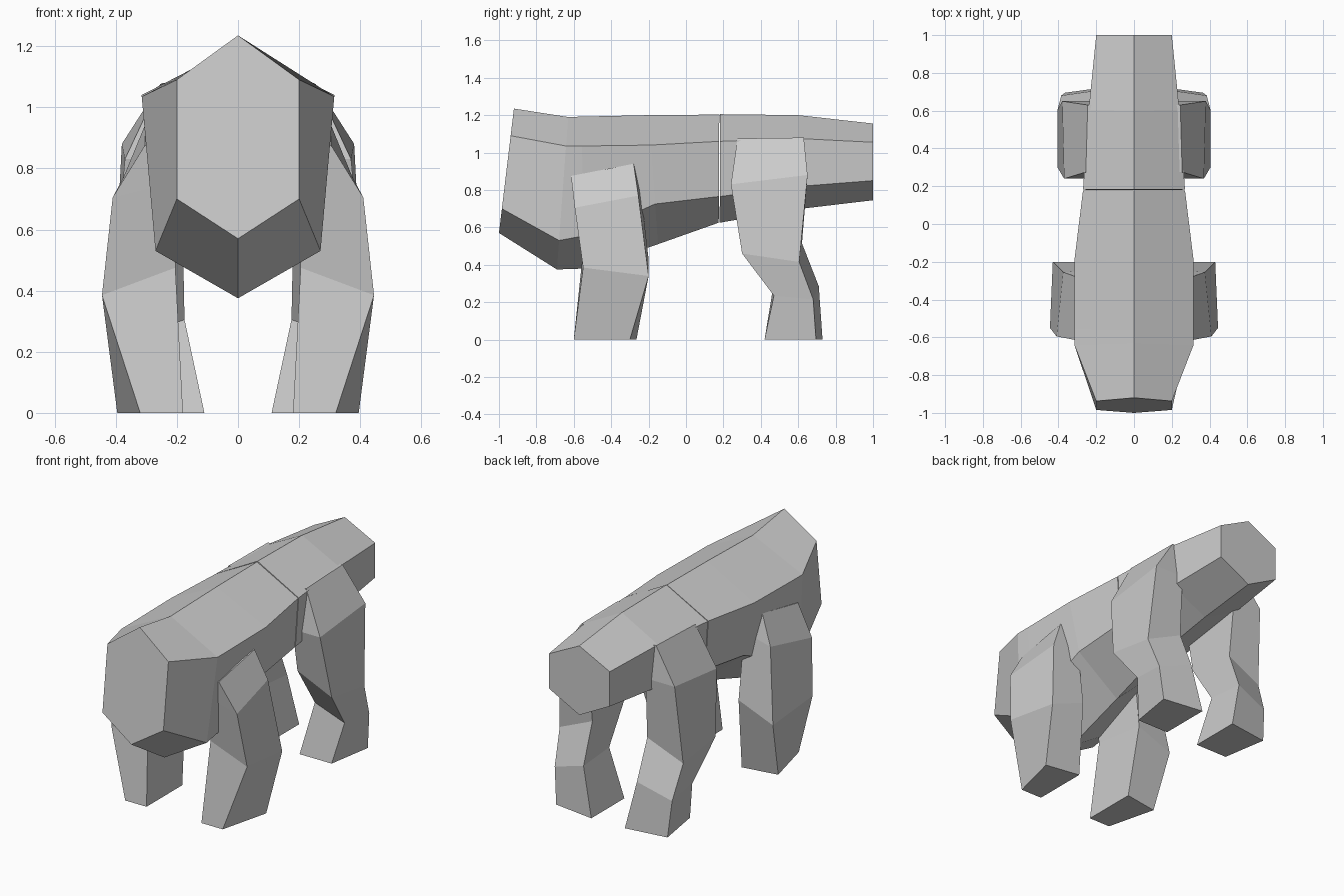
import bpy, bmesh


def loft(name, rings, mirror=False):
    """Skin a list of equal-length point rings and cap both ends."""
    bm = bmesh.new()
    loops = [[bm.verts.new(p) for p in ring] for ring in rings]
    n = len(loops[0])
    for a, b in zip(loops, loops[1:]):
        for i in range(n):
            j = (i + 1) % n
            bm.faces.new((a[i], a[j], b[j], b[i]))
    bm.faces.new(loops[0])
    bm.faces.new(loops[-1])
    bmesh.ops.recalc_face_normals(bm, faces=bm.faces)
    me = bpy.data.meshes.new(name)
    bm.to_mesh(me)
    bm.free()
    ob = bpy.data.objects.new(name, me)
    bpy.context.collection.objects.link(ob)
    if mirror:
        m = ob.modifiers.new("mirror", 'MIRROR')
        m.use_axis[0] = True
    return ob


def hexagon(yt, yb, zt, xu, zu, xl, zl, zb):
    """Six-sided body section, ridge on top and keel below, leaning from yt to yb."""
    def y(z):
        return yt + (yb - yt) * (zt - z) / (zt - zb)
    return [(0, yt, zt), (xu, y(zu), zu), (xl, y(zl), zl),
            (0, yb, zb), (-xl, y(zl), zl), (-xu, y(zu), zu)]


def leg_section(front, back, xin, rise, sweep):
    """Four-sided leg section from its two outer corners."""
    (_, fy, fz), (_, by, bz) = front, back
    return [front, back, (xin, by + sweep, bz + rise), (xin, fy, fz + rise)]


# Chest and head block
loft("front_body", [
    hexagon(-0.92, -1.00, 1.235, 0.20, 1.09, 0.20, 0.70, 0.57),
    hexagon(-0.63, -0.69, 1.19, 0.315, 1.035, 0.27, 0.53, 0.375),
    hexagon(-0.56, -0.54, 1.192, 0.315, 1.035, 0.27, 0.555, 0.38),
    hexagon(-0.20, -0.15, 1.20, 0.315, 1.04, 0.265, 0.725, 0.51),
    hexagon(0.178, 0.175, 1.203, 0.27, 1.06, 0.25, 0.765, 0.625)])

# Hindquarters, split from the chest by a fine seam
loft("rear_body", [
    hexagon(0.183, 0.180, 1.205, 0.27, 1.06, 0.25, 0.765, 0.625),
    hexagon(0.60, 0.62, 1.20, 0.24, 1.075, 0.23, 0.82, 0.70),
    hexagon(1.00, 1.00, 1.155, 0.20, 1.055, 0.20, 0.85, 0.745)])

# Front legs
loft("front_legs", [
    leg_section((0.305, -0.615, 0.875), (0.305, -0.28, 0.94), 0.21, 0.0, 0.0),
    leg_section((0.41, -0.595, 0.705), (0.375, -0.255, 0.77), 0.21, 0.05, 0.01),
    leg_section((0.445, -0.55, 0.385), (0.43, -0.20, 0.34), 0.205, 0.09, 0.0),
    leg_section((0.32, -0.60, 0.0), (0.395, -0.30, 0.0), 0.18, 0.0, 0.035)], True)

# Hind legs with bent hocks
loft("hind_legs", [
    leg_section((0.255, 0.275, 1.075), (0.245, 0.63, 1.08), 0.19, 0.0, 0.0),
    leg_section((0.37, 0.24, 0.83), (0.38, 0.65, 0.88), 0.19, 0.0, 0.0),
    leg_section((0.405, 0.30, 0.46), (0.405, 0.605, 0.415), 0.18, 0.10, 0.015),
    leg_section((0.37, 0.47, 0.235), (0.385, 0.68, 0.215), 0.175, 0.07, 0.03),
    leg_section((0.32, 0.42, 0.0), (0.365, 0.695, 0.0), 0.11, 0.0, 0.035)], True)
